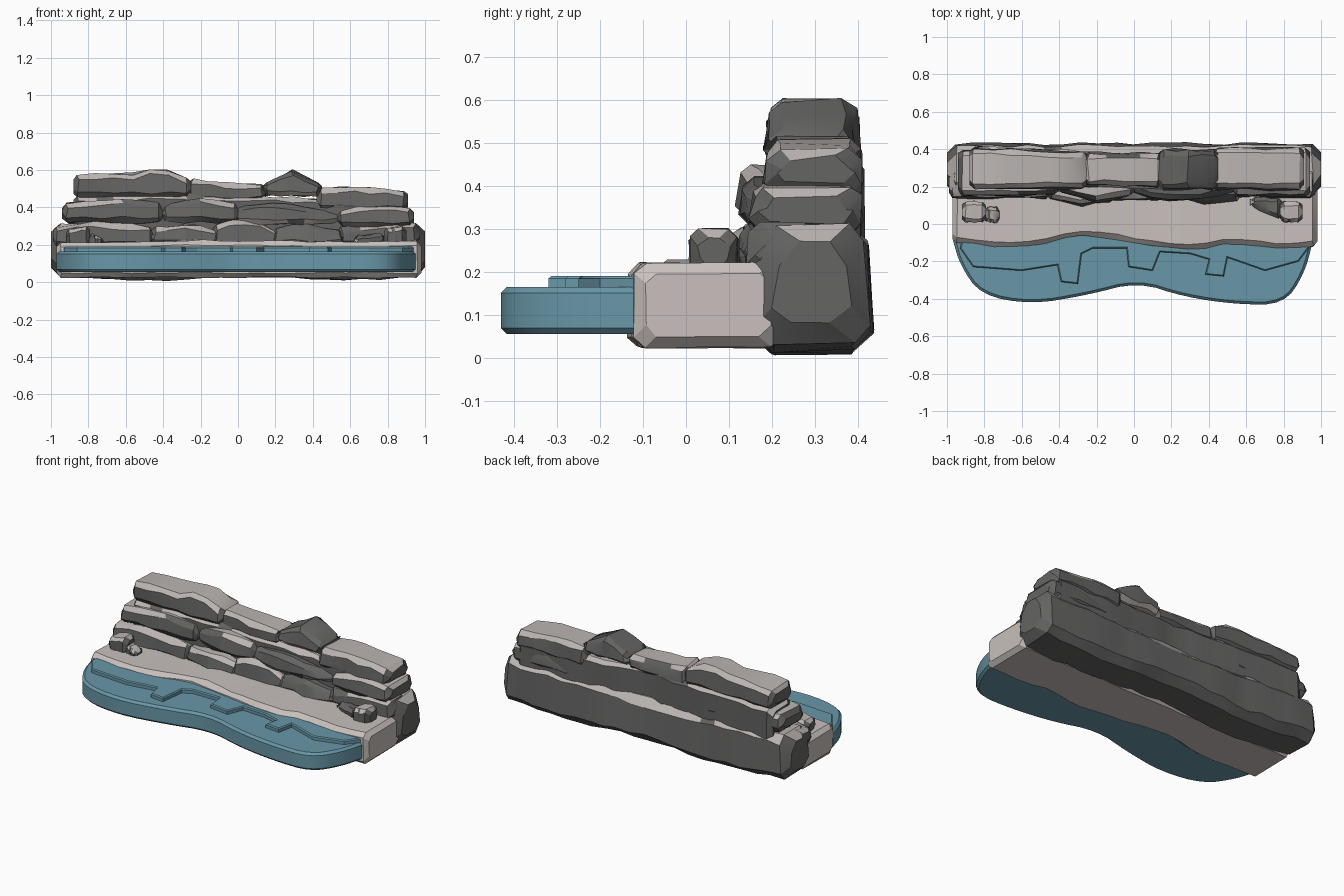
import bpy
import bmesh
import math
import random
from mathutils import Vector

default_cube = bpy.data.objects.get("Cube")
if default_cube:
    bpy.data.objects.remove(default_cube, do_unlink=True)


def make_material(name, colour):
    material = bpy.data.materials.new(name)
    material.use_nodes = True
    rgba = (*colour, 1)
    material.diffuse_color = rgba
    material.node_tree.nodes["Principled BSDF"].inputs["Base Color"].default_value = rgba
    return material


DARK_ROCK = make_material("dark rock", (0.13, 0.128, 0.126))
PALE_ROCK = make_material("pale rock", (0.5, 0.465, 0.45))
SAND = make_material("sand", (0.58, 0.53, 0.51))
WATER = make_material("water", (0.14, 0.31, 0.39))


def finish(bm, name, materials, angle=25):
    """Turn a bmesh into an object; upward faces take the second material."""
    bmesh.ops.recalc_face_normals(bm, faces=bm.faces[:])
    if len(materials) > 1:
        for face in bm.faces:
            face.normal_update()
            face.material_index = int(face.normal.z > 0.6)
    mesh = bpy.data.meshes.new(name)
    bm.to_mesh(mesh)
    bm.free()
    for material in materials:
        mesh.materials.append(material)
    obj = bpy.data.objects.new(name, mesh)
    bpy.context.collection.objects.link(obj)
    bpy.ops.object.select_all(action="DESELECT")
    bpy.context.view_layer.objects.active = obj
    obj.select_set(True)
    bpy.ops.object.shade_smooth_by_angle(angle=math.radians(angle))
    return obj


def sample(values, t):
    """Read a list, or a single number, at fraction t."""
    if not isinstance(values, (list, tuple)):
        return values
    place = t * (len(values) - 1)
    i = min(int(place), len(values) - 2)
    return values[i] + (values[i + 1] - values[i]) * (place - i)


def slab(name, x, front, back, bottom, top, seed,
         materials=(DARK_ROCK, PALE_ROCK), chamfer=0.025, rough=0.008, lean=0.0):
    """Loft a chamfered, slightly uneven cross-section along x."""
    rng = random.Random(seed)
    x0, x1 = x
    steps = max(4, round((x1 - x0) / 0.1))
    c = min(chamfer, (x1 - x0) * 0.2)
    stations = [(x0, 0, c)]
    stations += [(x0 + c + (x1 - x0 - 2 * c) * i / steps, i / steps, 0) for i in range(steps + 1)]
    stations.append((x1, 1, c))
    bm = bmesh.new()
    rings = []
    for px, t, inset in stations:
        f, b = sample(front, t) + inset, sample(back, t) - inset
        lo, hi = sample(bottom, t) + inset, sample(top, t) - inset
        section = [(f + c, lo), (b - c, lo), (b, lo + c), (b - lean, hi - c),
                   (b - c - lean, hi), (f + c + lean, hi), (f + lean, hi - c), (f, lo + c)]
        rings.append([bm.verts.new((px + rng.uniform(-rough, rough) * (inset == 0),
                                    y + rng.uniform(-rough, rough),
                                    z + rng.uniform(-rough, rough))) for y, z in section])
    for near, far in zip(rings, rings[1:]):
        for i in range(8):
            j = (i + 1) % 8
            bm.faces.new((near[i], near[j], far[j], far[i]))
    bm.faces.new(rings[0])
    bm.faces.new(rings[-1])
    return finish(bm, name, materials)


def rounded(points, passes=2):
    """Cut the corners of an open path to smooth it."""
    for _ in range(passes):
        path = [points[0]]
        for a, b in zip(points, points[1:]):
            a, b = Vector(a), Vector(b)
            path += [a.lerp(b, 0.25), a.lerp(b, 0.75)]
        points = path + [points[-1]]
    return points


def sheet(name, outline, bottom, top, bevel):
    """Extrude a plan outline into a slab with bevelled rims."""
    bm = bmesh.new()
    base = bm.faces.new([bm.verts.new((p[0], p[1], bottom)) for p in outline])
    lifted = bmesh.ops.extrude_face_region(bm, geom=[base])["geom"]
    bmesh.ops.translate(bm, vec=(0, 0, top - bottom),
                        verts=[v for v in lifted if isinstance(v, bmesh.types.BMVert)])
    if base not in bm.faces[:]:
        base = None
    rims = [e for e in bm.edges if abs(e.verts[0].co.z - e.verts[1].co.z) < 0.001]
    bmesh.ops.bevel(bm, geom=rims, offset=bevel, segments=1, affect="EDGES", clamp_overlap=True)
    return finish(bm, name, [WATER])


# Water pool and the raised ripple along the shore
shore = [(-0.97, -0.08), (-0.93, -0.22), (-0.82, -0.38), (-0.55, -0.43), (-0.25, -0.38),
         (0.02, -0.31), (0.27, -0.39), (0.55, -0.43), (0.8, -0.43), (0.91, -0.27), (0.96, -0.08)]
sheet("water_pool", rounded(shore) + [(0.9, 0.02), (-0.9, 0.02)], 0.055, 0.165, 0.014)
ripple = [(-0.93, -0.13), (-0.86, -0.23), (-0.6, -0.25), (-0.41, -0.22), (-0.39, -0.31),
          (-0.3, -0.32), (-0.28, -0.16), (-0.22, -0.13), (-0.04, -0.13), (-0.03, -0.23),
          (0.1, -0.25), (0.14, -0.15), (0.3, -0.16), (0.4, -0.19), (0.38, -0.27),
          (0.48, -0.28), (0.5, -0.18), (0.7, -0.25), (0.88, -0.2), (0.94, -0.12)]
sheet("water_ripple", ripple + [(0.9, 0), (-0.9, 0)], 0.15, 0.19, 0.006)

# Sandy ledge with a wavy front edge
slab("sand_ledge", (-0.97, 0.98),
     [-0.1, -0.12, -0.12, -0.06, -0.08, -0.12, -0.14, -0.1, -0.13, -0.12],
     0.22, 0.025, [0.21, 0.215, 0.225, 0.22, 0.215, 0.22], 1, [SAND], 0.025, 0.004)

# Bottom course of the cliff
slab("rock_base", (-1, 1), [0.16, 0.15, 0.17, 0.15, 0.17, 0.16], 0.43,
     [0.04, 0.02, 0.01, 0.02, 0.035, 0.03, 0.015, 0.01, 0.03],
     [0.31, 0.31, 0.3, 0.29, 0.3, 0.31, 0.31], 2, chamfer=0.045, lean=0.012)
slab("rock_core", (-0.88, 0.9), 0.19, [0.41, 0.4, 0.37, 0.4, 0.41], 0.2,
     [0.46, 0.47, 0.47, 0.46, 0.44, 0.42], 3)

# Stacked stones: x range, front, back, bottom, top heights
courses = {
    "lower_stone": [
        ((-0.99, -0.45), 0.14, 0.3, 0.19, [0.3, 0.32, 0.31, 0.3]),
        ((-0.47, -0.1), [0.13, 0.1, 0.12], 0.3, 0.2, [0.29, 0.31, 0.28]),
        ((-0.14, 0.22), 0.13, 0.3, 0.19, [0.3, 0.34, 0.33, 0.28]),
        ((0.18, 0.57), [0.14, 0.11, 0.13], 0.3, 0.2, [0.29, 0.31, 0.28]),
        ((0.53, 0.97), 0.14, 0.3, 0.19, [0.29, 0.31, 0.31])],
    "middle_stone": [
        ((-0.94, -0.4), 0.15, 0.4, 0.32, [0.42, 0.43, 0.45, 0.42]),
        ((-0.41, 0.01), [0.16, 0.12, 0.15], 0.37, 0.32, [0.41, 0.45, 0.42]),
        ((-0.02, 0.56), [0.16, 0.12, 0.13, 0.17], 0.36, 0.31, [0.4, 0.43, 0.4, 0.38]),
        ((0.53, 0.94), 0.15, 0.41, 0.29, [0.39, 0.41, 0.42, 0.4])],
    "top_stone": [
        ((-0.88, -0.25), 0.185, [0.41, 0.4, 0.39], 0.45, [0.57, 0.58, 0.58, 0.62, 0.56]),
        ((-0.27, 0.15), 0.2, 0.38, 0.43, [0.55, 0.53, 0.525]),
        ((0.13, 0.45), 0.185, 0.4, 0.46, [0.54, 0.6, 0.53]),
        ((0.42, 0.91), 0.185, 0.41, 0.38, [0.5, 0.51, 0.5, 0.49])],
}
for course, stones in courses.items():
    for number, stone in enumerate(stones, 1):
        slab(f"{course}_{number}", *stone, seed=len(course) * 7 + number, lean=0.008)

# Loose rocks lying on the sand
boulders = [((-0.92, -0.79), 0.01, 0.12, 0.19, [0.28, 0.3]),
            ((-0.8, -0.72), 0.01, 0.09, 0.19, [0.26, 0.24]),
            ((0.78, 0.9), 0.01, 0.12, 0.19, [0.29, 0.3]),
            ((0.62, 0.79), [0.09, 0.03], 0.14, 0.19, [0.25, 0.26])]
for number, boulder in enumerate(boulders, 1):
    slab(f"loose_rock_{number}", *boulder, seed=number, chamfer=0.02, rough=0.005)
